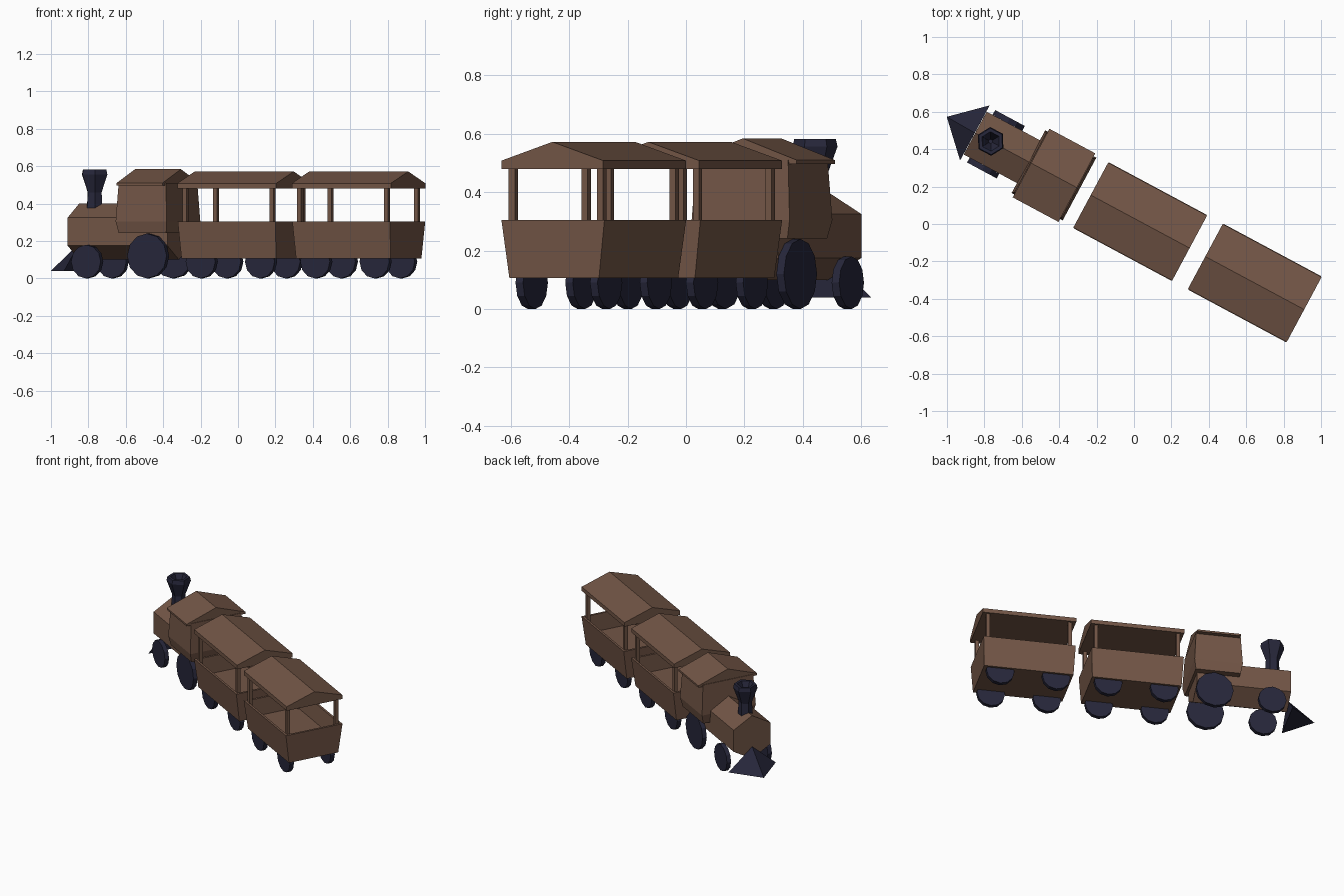
import bpy, bmesh, math
from mathutils import Matrix, Vector

if "Cube" in bpy.data.objects:
    bpy.data.objects.remove(bpy.data.objects["Cube"])

# The train runs along local x (front at -x), then is turned on the ground
PLACE = Matrix.Rotation(math.radians(-28.2), 4, 'Z') @ Matrix.Translation((0, 0.027, 0))


def material(name, rgb):
    m = bpy.data.materials.new(name)
    m.diffuse_color = (*rgb, 1)
    m.use_nodes = True
    m.node_tree.nodes["Principled BSDF"].inputs["Base Color"].default_value = m.diffuse_color
    return m


BROWN = material("brown wood", (0.171, 0.093, 0.062))
NAVY = material("dark navy", (0.020, 0.020, 0.043))


def loft(name, rings, mat):
    """Skin a list of equal point rings and cap both ends."""
    bm = bmesh.new()
    vs = [[bm.verts.new(PLACE @ Vector(p)) for p in r] for r in rings]
    n = len(rings[0])
    for a, b in zip(vs, vs[1:]):
        for i in range(n):
            j = (i + 1) % n
            bm.faces.new((a[i], a[j], b[j], b[i]))
    bm.faces.new(vs[0])
    bm.faces.new(vs[-1])
    bmesh.ops.recalc_face_normals(bm, faces=bm.faces)
    me = bpy.data.meshes.new(name)
    bm.to_mesh(me)
    bm.free()
    me.materials.append(mat)
    ob = bpy.data.objects.new(name, me)
    bpy.context.collection.objects.link(ob)
    return ob


def rect(x, hx, hy, z, y=0):
    return [(x - hx, y - hy, z), (x + hx, y - hy, z), (x + hx, y + hy, z), (x - hx, y + hy, z)]


def roof(name, x, hx, hy, z0, z1, z2):
    prof = [(-hy, z0), (hy, z0), (hy, z1), (0, z2), (-hy, z1)]
    loft(name, [[(x + s * hx, y, z) for y, z in prof] for s in (-1, 1)], BROWN)


def wheel_pair(name, x, r, inner=0.13, outer=0.159, n=12):
    for side, s in (("left", -1), ("right", 1)):
        rings = [[(x + r * math.cos(2 * math.pi * i / n), s * y,
                   r + r * math.sin(2 * math.pi * i / n)) for i in range(n)]
                 for y in (inner, outer)]
        loft(f"{name}_{side}", rings, NAVY)


# Engine boiler: hexagonal prism with a ridge on top
loft("boiler", [[(x, 0.15 * math.sin(math.pi * i / 3), 0.25 + 0.15 * math.cos(math.pi * i / 3))
                 for i in range(6)] for x in (-0.978, -0.373)], BROWN)

# Engine cab with bulging walls, and its roof
loft("cab", [rect(-0.5, 0.144, 0.176, 0.242), rect(-0.5, 0.155, 0.19, 0.305),
             rect(-0.5, 0.143, 0.178, 0.51)], BROWN)
roof("cab_roof", -0.5, 0.139, 0.208, 0.497, 0.51, 0.584)

# Flared hexagonal chimney with a hollow mouth
loft("chimney", [[(-0.884 + r * math.cos(math.pi * i / 3), r * math.sin(math.pi * i / 3), z)
                  for i in range(6)]
                 for r, z in ((0.047, 0.34), (0.047, 0.38), (0.042, 0.46), (0.077, 0.556),
                              (0.071, 0.582), (0.052, 0.582), (0.012, 0.50))], NAVY)

# Pointed track guard at the front
bm = bmesh.new()
tip, left, right, apex = [bm.verts.new(PLACE @ Vector(p)) for p in
                          ((-1.153, 0.005, 0.04), (-0.98, -0.167, 0.04),
                           (-0.98, 0.167, 0.04), (-0.98, 0, 0.185))]
for f in ((tip, left, right), (tip, left, apex), (tip, right, apex), (left, right, apex)):
    bm.faces.new(f)
bmesh.ops.recalc_face_normals(bm, faces=bm.faces)
me = bpy.data.meshes.new("track_guard")
bm.to_mesh(me)
bm.free()
me.materials.append(NAVY)
bpy.context.collection.objects.link(bpy.data.objects.new("track_guard", me))

# Engine wheels
wheel_pair("engine_front_wheel", -0.852, 0.09)
wheel_pair("engine_drive_wheel", -0.482, 0.12)

# Two open passenger cars
for k, cx in enumerate((0.023, 0.718), 1):
    # tapered open tub
    loft(f"car_{k}_body", [rect(cx, 0.287, 0.174, 0.107), rect(cx, 0.296, 0.2, 0.305),
                           rect(cx, 0.281, 0.185, 0.305), rect(cx, 0.276, 0.17, 0.188)], BROWN)
    # roof on four corner posts
    roof(f"car_{k}_roof", cx, 0.3, 0.197, 0.48, 0.508, 0.572)
    for i, (sx, sy) in enumerate(((-1, -1), (-1, 1), (1, -1), (1, 1)), 1):
        loft(f"car_{k}_post_{i}", [rect(cx + sx * 0.263, 0.012, 0.012, z, sy * 0.171)
                                   for z in (0.18, 0.485)], BROWN)
    # wheels
    wheel_pair(f"car_{k}_front_wheel", cx - 0.18, 0.09)
    wheel_pair(f"car_{k}_rear_wheel", cx + 0.18, 0.09)
